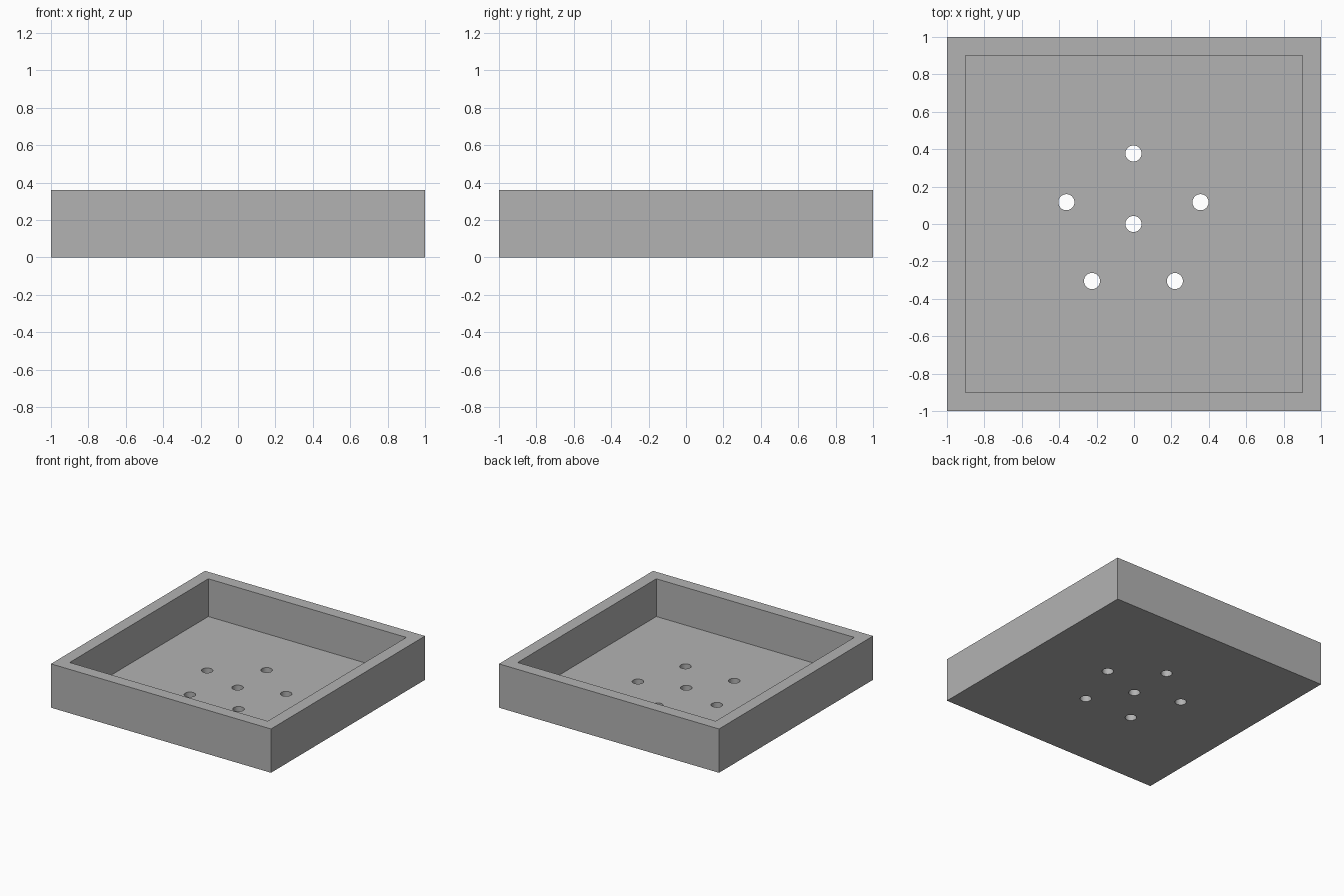
import bpy
import math

cube = bpy.data.objects.get("Cube")
if cube:
    bpy.data.objects.remove(cube, do_unlink=True)

SIZE, HEIGHT = 2.0, 0.36
WALL, FLOOR = 0.1, 0.05
HOLE_RADIUS, RING_RADIUS = 0.043, 0.377

grey = bpy.data.materials.new("plain grey")
grey.use_nodes = True
colour = (0.45, 0.45, 0.45, 1)
grey.diffuse_color = colour
grey.node_tree.nodes["Principled BSDF"].inputs["Base Color"].default_value = colour


def box(name, width, bottom, top):
    bpy.ops.mesh.primitive_cube_add(size=1, location=(0, 0, (bottom + top) / 2))
    obj = bpy.context.object
    obj.name = name
    obj.scale = (width, width, top - bottom)
    bpy.ops.object.transform_apply(location=True, scale=True)
    obj.data.materials.append(grey)
    return obj


def cut(target, cutter):
    mod = target.modifiers.new(cutter.name, "BOOLEAN")
    mod.operation = "DIFFERENCE"
    mod.solver = "EXACT"
    mod.object = cutter
    bpy.context.view_layer.objects.active = target
    bpy.ops.object.modifier_apply(modifier=mod.name)
    bpy.data.objects.remove(cutter, do_unlink=True)


# Square open tray
tray = box("tray", SIZE, 0, HEIGHT)
cut(tray, box("tray_cavity", SIZE - 2 * WALL, FLOOR, HEIGHT + 0.2))

# Drain holes: one in the middle and a ring of five
angles = [math.radians(90 + 72 * i) for i in range(5)]
centres = [(0, 0)] + [(RING_RADIUS * math.cos(a), RING_RADIUS * math.sin(a)) for a in angles]
for x, y in centres:
    bpy.ops.mesh.primitive_cylinder_add(vertices=48, radius=HOLE_RADIUS, depth=0.3,
                                        location=(x - 0.003, y, 0))
    drill = bpy.context.object
    drill.name = "drain_hole"
    drill.data.materials.append(grey)
    cut(tray, drill)

# Smooth hole walls, crisp edges elsewhere
bpy.ops.object.select_all(action="DESELECT")
tray.select_set(True)
bpy.context.view_layer.objects.active = tray
bpy.ops.object.shade_smooth_by_angle(angle=math.radians(30))
